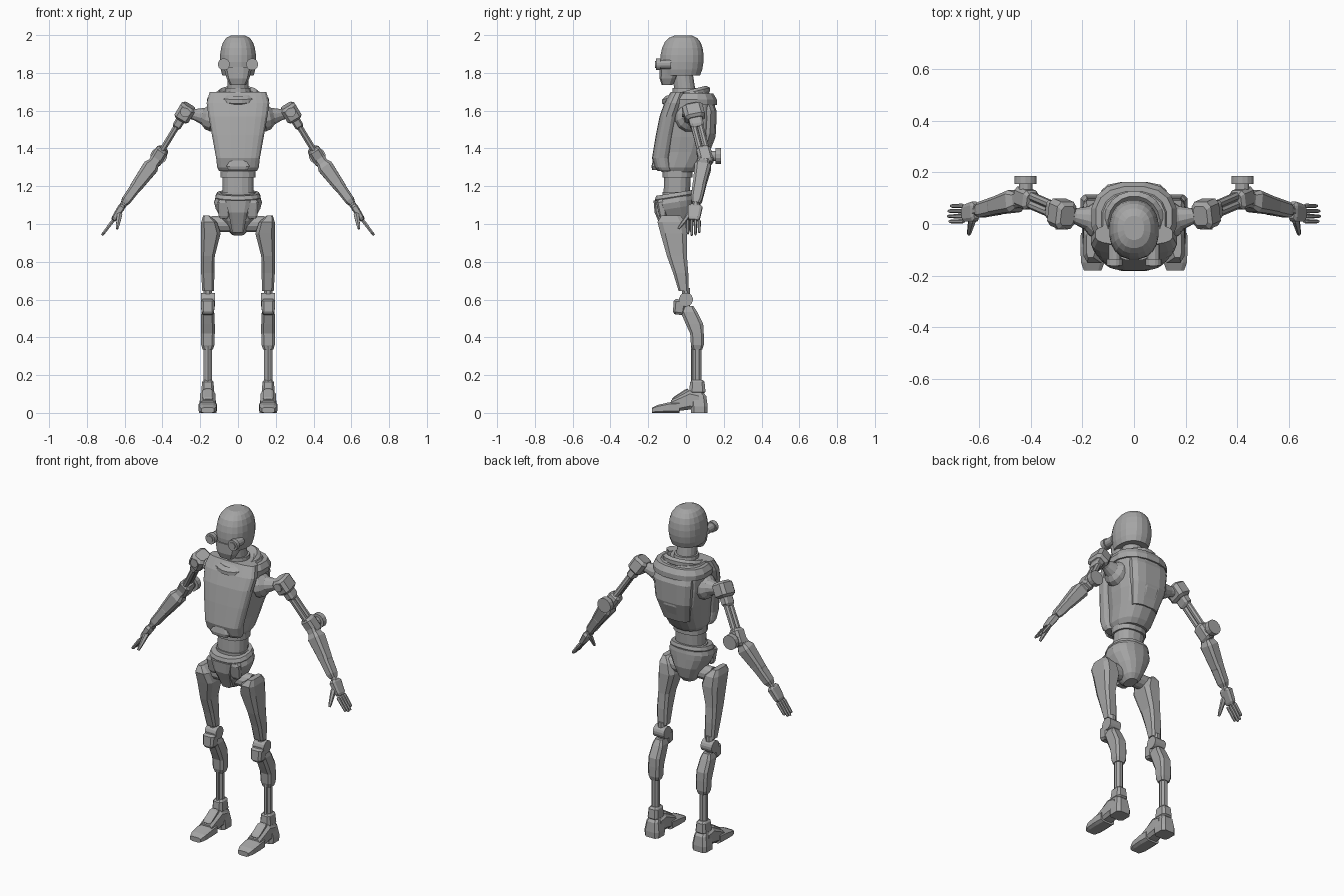
import bpy, bmesh, math
from mathutils import Vector

if "Cube" in bpy.data.objects:
    bpy.data.objects.remove(bpy.data.objects["Cube"])

SHADE = (.38, .38, .38, 1)
grey = bpy.data.materials.new("plain grey")
grey.use_nodes = True
grey.diffuse_color = SHADE
grey.node_tree.nodes["Principled BSDF"].inputs["Base Color"].default_value = SHADE

X_AXIS, Y_AXIS, Z_AXIS = Vector((1, 0, 0)), Vector((0, 1, 0)), Vector((0, 0, 1))


def skin(name, rings, sides, power, across, along, mirror):
    """Skin rounded-box rings; each ring is (centre, half width, half depth)."""
    def rounded(value):
        return math.copysign(abs(value) ** (2 / power), value)

    angles = [(i + .5) * math.tau / sides for i in range(sides)]
    outline = [(rounded(math.cos(angle)), rounded(math.sin(angle))) for angle in angles]
    widest = max(u for u, v in outline)
    deepest = max(v for u, v in outline)
    bm = bmesh.new()
    loops = []
    for centre, width, depth in rings:
        loops.append([bm.verts.new(centre + across * (width * u / widest) + along * (depth * v / deepest))
                      for u, v in outline])
    for lower, upper in zip(loops, loops[1:]):
        for i in range(sides):
            j = (i + 1) % sides
            bm.faces.new((lower[i], lower[j], upper[j], upper[i]))
    bm.faces.new(loops[0])
    bm.faces.new(loops[-1])
    bmesh.ops.recalc_face_normals(bm, faces=bm.faces)
    mesh = bpy.data.meshes.new(name)
    bm.to_mesh(mesh)
    bm.free()
    mesh.materials.append(grey)
    part = bpy.data.objects.new(name, mesh)
    bpy.context.collection.objects.link(part)
    if mirror:
        part.modifiers.new("Mirror", 'MIRROR')


def stack(name, rows, x=0, tilt=0, sides=16, power=2.4):
    """Upright part with level or tilted rings; each row is (z, y, half width, half depth)."""
    along = Vector((0, math.cos(tilt), math.sin(tilt)))
    rings = [(Vector((x, y, z)), width, depth) for z, y, width, depth in rows]
    skin(name, rings, sides, power, X_AXIS, along, mirror=x > 0)


def straight(name, start, end, rows, sides, power):
    """Mirrored part along a line; each row is (fraction, half width, half depth)."""
    direction = (end - start).normalized()
    reference = Z_AXIS if abs(direction.y) > .9 else Y_AXIS
    across = direction.cross(reference).normalized()
    rings = [(start.lerp(end, t), width, depth) for t, width, depth in rows]
    skin(name, rings, sides, power, across, direction.cross(across), mirror=True)


def block(name, start, end, width, depth, taper=1, bevel=.15, sides=8, power=4):
    """Chamfered block whose far end is scaled by taper."""
    profile = [(0, .7), (bevel, 1), (1 - bevel, taper), (1, .7 * taper)]
    straight(name, start, end, [(t, width * s, depth * s) for t, s in profile], sides, power)


def rod(name, start, end, radius, sides=12):
    straight(name, start, end, [(0, radius, radius), (1, radius, radius)], sides, power=2)


# Joints of the left side
hip = Vector((.14, -.06, 1))
knee = Vector((.16, 0, .6))
shin_top = Vector((.16, .06, .36))
ankle = Vector((.16, .06, .14))
shoulder = Vector((.28, .04, 1.59))
elbow = Vector((.42, .1, 1.36))
wrist = Vector((.61, .05, 1.1))
knuckles = Vector((.66, .04, 1.02))
fingertip = Vector((.72, .04, .94))
eye = Vector((.075, -.16, 1.845))

# Head: a dome cut off below the ears, with a jaw and two lens barrels
dome = []
for step in range(8):
    angle = math.radians(-40 + 17 * step)
    swell = math.cos(angle) ** .55
    dome.append((1.87 + .13 * math.sin(angle), -.025 + .01 * step / 7, .096 * swell, .115 * swell))
stack("skull", dome, sides=20, power=2.3)
stack("jaw", [(1.735, -.1, .042, .028), (1.77, -.095, .06, .045), (1.83, -.08, .075, .06)], sides=12, power=3)
rod("eye_barrel", eye + Y_AXIS * .08, eye, radius=.024)
rod("eye_rim", eye + Y_AXIS * .025, eye, radius=.031, sides=16)
rod("eye_lens", eye, eye - Y_AXIS * .005, radius=.019)

# Neck and tilted collar
stack("neck_base", [(1.64, 0, .075, .075), (1.72, -.005, .066, .066)], power=2)
stack("neck", [(1.7, -.005, .056, .056), (1.81, -.02, .054, .054)], power=2)
stack("collar", [(1.655, .005, .105, .115), (1.67, 0, .118, .13), (1.69, 0, .118, .13),
                 (1.705, 0, .1, .11), (1.69, 0, .085, .09)], tilt=.25, sides=20, power=2.1)

# Torso with plates laid over it
stack("torso", [(1.275, -.04, .09, .09), (1.3, -.035, .106, .11), (1.38, -.005, .118, .13),
                (1.46, .01, .135, .146), (1.56, .015, .15, .14), (1.64, .02, .155, .133), (1.7, .02, .12, .1)])
stack("chest_plate", [(1.28, -.11, .1, .04), (1.3, -.12, .11, .046), (1.35, -.13, .116, .05),
                      (1.47, -.11, .138, .05), (1.57, -.09, .156, .05), (1.64, -.065, .166, .05),
                      (1.7, -.04, .15, .04)], sides=20, power=3)
stack("back_plate", [(1.36, .07, .085, .05), (1.48, .105, .115, .054), (1.6, .11, .125, .052),
                     (1.64, .1, .12, .045)], sides=12, power=3)
stack("shoulder_yoke", [(1.63, .025, .162, .138), (1.66, .025, .165, .138), (1.69, .03, .148, .115)])
stack("belly_latch", [(1.285, -.165, .048, .014), (1.305, -.166, .062, .017), (1.345, -.16, .036, .014)],
      sides=8, power=5)

# Waist and pelvis
stack("waist_core", [(1.13, -.05, .083, .07), (1.26, -.045, .083, .07)])
for name, low, high in (("waist_lower_ring", 1.13, 1.17), ("waist_upper_ring", 1.245, 1.3)):
    stack(name, [(low, -.045, .093, .08), (high, -.045, .093, .08)])
stack("pelvis", [(.945, -.03, .032, .04), (.97, -.035, .055, .065), (1.03, -.045, .088, .092),
                 (1.085, -.055, .118, .1), (1.115, -.06, .126, .104), (1.14, -.06, .118, .1)], tilt=.16)
stack("pelvis_rim", [(1.13, -.06, .112, .1), (1.145, -.06, .12, .106), (1.165, -.06, .11, .1)], tilt=.16)
stack("groin_plate", [(.955, -.09, .03, .03), (1.06, -.14, .05, .026), (1.125, -.148, .066, .024)],
      sides=8, power=4)
block("hip_flap", Vector((.072, -.135, 1.13)), Vector((.075, -.12, 1.03)), width=.035, depth=.024, taper=.8)
rod("hip_joint", hip - X_AXIS * .1, hip, radius=.042)

# Thigh, leaning back from hip to knee
thigh = []
for x, y, z, width, depth in ((.168, -.08, 1.045, .016, .05), (.153, -.077, 1.01, .042, .074),
                              (.144, -.065, .95, .052, .07), (.159, -.048, .83, .036, .053),
                              (.16, -.028, .74, .035, .04), (.158, -.013, .645, .031, .026)):
    thigh.append((Vector((x, y, z)), width, depth))
skin("thigh", thigh, 8, 4, X_AXIS, Y_AXIS, mirror=True)

# Knee and shin
rod("knee_link", knee + Z_AXIS * .06, knee - Z_AXIS * .04, radius=.022, sides=8)
rod("knee_axle", knee - X_AXIS * .037, knee + X_AXIS * .037, radius=.036, sides=16)
block("knee_cap", knee - Y_AXIS * .03, knee - Y_AXIS * .04 - Z_AXIS * .08, width=.037, depth=.034, taper=.9)
stack("shin_guard", [(.565, .01, .024, .03), (.535, .015, .034, .044), (.47, .045, .037, .046),
                     (.42, .058, .037, .036), (.36, .06, .035, .034), (.335, .06, .027, .026)],
      x=knee.x, sides=8, power=4)
rod("shin_rod", shin_top, ankle, radius=.022, sides=8)
rod("shin_piston", shin_top - Y_AXIS * .024, ankle - Y_AXIS * .024, radius=.009, sides=6)

# Foot in separate heel, arch and toe pieces
block("ankle_cuff", ankle + Z_AXIS * .035, ankle - Z_AXIS * .04, width=.03, depth=.038, taper=1.15)
stack("heel", [(0, .07, .046, .044), (.035, .07, .048, .045), (.09, .065, .038, .042), (.115, .055, .03, .03)],
      x=ankle.x, sides=8, power=4)


def sole_piece(name, rows):
    """Foot piece running forward; each row is (y, underside, top, half width)."""
    rings = [(Vector((ankle.x, y, (low + top) / 2)), width, (top - low) / 2) for y, low, top, width in rows]
    skin(name, rings, 8, 4, X_AXIS, Z_AXIS, mirror=True)


sole_piece("foot_arch", [(.07, .015, .105, .042), (.02, .018, .118, .042), (-.08, .005, .066, .04)])
sole_piece("toe", [(-.035, 0, .06, .046), (-.09, 0, .056, .048), (-.15, 0, .042, .045), (-.18, 0, .028, .034)])
block("instep_strap", ankle - Y_AXIS * .045 - Z_AXIS * .02, ankle - Y_AXIS * .13 - Z_AXIS * .075,
      width=.027, depth=.014)

# Shoulder and upper arm
straight("shoulder_socket", Vector((.13, .015, 1.56)), shoulder,
         [(0, .072, .072), (.2, .066, .066), (.35, .045, .045), (.65, .03, .03), (1, .026, .026)], 12, 2)
arm_line = (elbow - shoulder).normalized()
block("shoulder_block", shoulder - arm_line * .045, shoulder + arm_line * .045, width=.043, depth=.054)
rod("shoulder_bolt", shoulder - Y_AXIS * .062, shoulder, radius=.024, sides=10)
for name, offset in (("upper_arm_front_rod", -.017), ("upper_arm_rear_rod", .017)):
    rod(name, shoulder + Y_AXIS * offset, elbow + Y_AXIS * offset, radius=.016, sides=8)
block("upper_arm_collar", shoulder, shoulder.lerp(elbow, .35), width=.024, depth=.036)

# Elbow and forearm
block("elbow_hinge", elbow - arm_line * .05, elbow + arm_line * .05, width=.034, depth=.038)
rod("elbow_axle", elbow, elbow + Y_AXIS * .07, radius=.026)
rod("elbow_disc", elbow + Y_AXIS * .055, elbow + Y_AXIS * .085, radius=.043, sides=14)
block("forearm_neck", elbow, elbow.lerp(wrist, .3), width=.03, depth=.032)
block("forearm_shell", elbow.lerp(wrist, .14), elbow.lerp(wrist, .72), width=.042, depth=.043, taper=.75)
block("forearm_cuff", elbow.lerp(wrist, .5), elbow.lerp(wrist, .97), width=.03, depth=.035, taper=.85)
rod("wrist_rod", elbow.lerp(wrist, .9), wrist.lerp(knuckles, .3), radius=.018, sides=8)

# Hand
block("palm", wrist, knuckles, width=.019, depth=.038, taper=.85)
for name, offset, reach in (("index_finger", -.03, .9), ("middle_finger", -.01, 1),
                            ("ring_finger", .01, .97), ("little_finger", .03, .82)):
    root = knuckles + Y_AXIS * offset
    tip = root.lerp(fingertip + Y_AXIS * offset, reach)
    block(name, root, tip, width=.009, depth=.009, taper=.8, bevel=.1, sides=6, power=2)
block("thumb", wrist + Vector((.015, -.025, -.04)), wrist + Vector((.03, -.09, -.125)),
      width=.014, depth=.015, taper=.6, sides=6, power=2)
